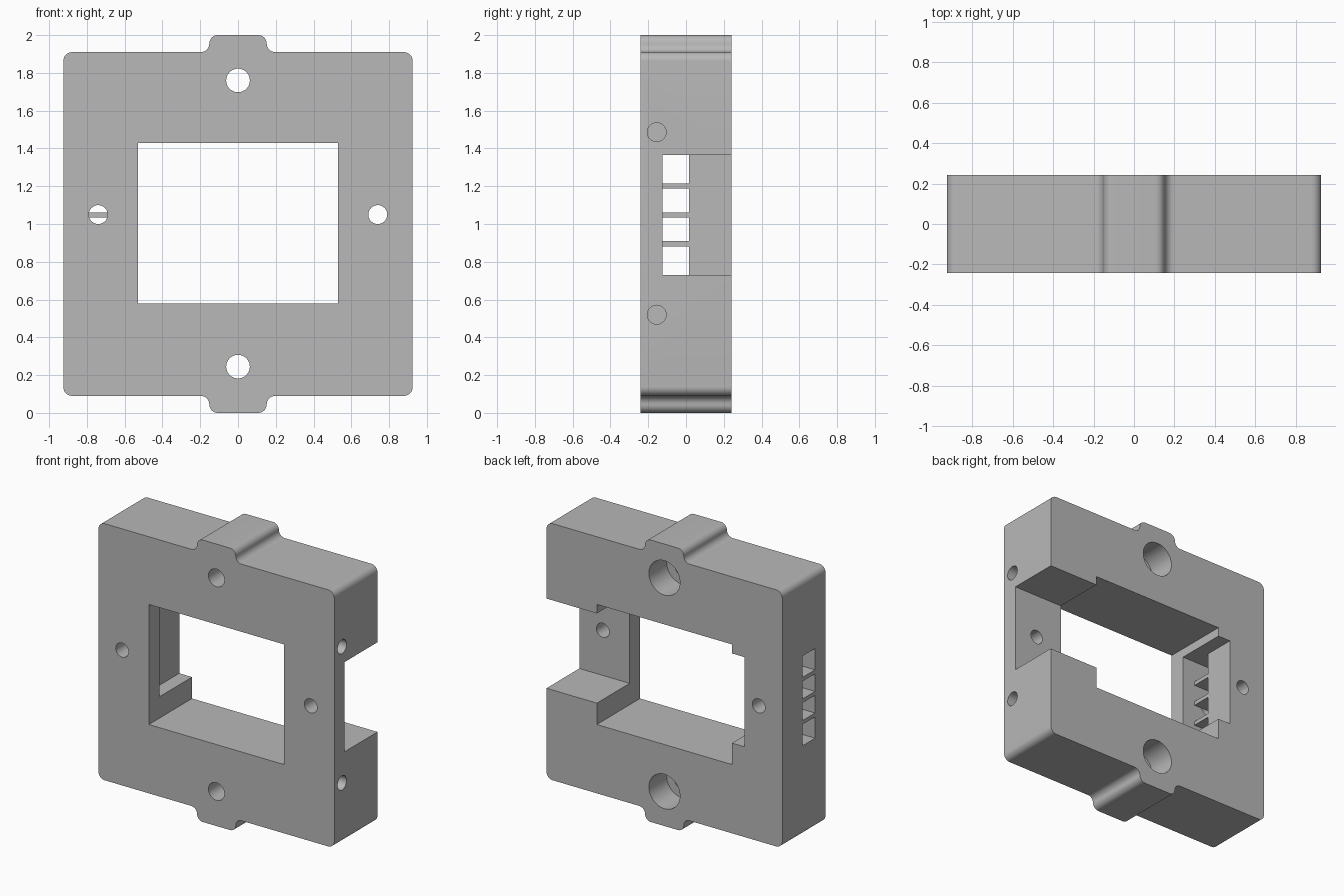
import bpy
import bmesh
from math import pi, cos, sin
from mathutils import Matrix, Vector

if "Cube" in bpy.data.objects:
    bpy.data.objects.remove(bpy.data.objects["Cube"], do_unlink=True)

grey = bpy.data.materials.new("plain_grey")
grey.use_nodes = True
COLOR = (0.48, 0.48, 0.48, 1)
grey.diffuse_color = COLOR
grey.node_tree.nodes["Principled BSDF"].inputs["Base Color"].default_value = COLOR

W, D = 0.925, 0.242          # half width, half depth
BOTTOM, TOP, MID = 0.09, 1.91, 1.0
WALL = -0.125                # back surface of the thin front wall
SLOT = (0.73, 1.366)         # height range of side notch and vent
CENTRE = sum(SLOT) / 2


def finish(bm, name):
    bmesh.ops.recalc_face_normals(bm, faces=bm.faces)
    mesh = bpy.data.meshes.new(name)
    bm.to_mesh(mesh)
    bm.free()
    obj = bpy.data.objects.new(name, mesh)
    bpy.context.collection.objects.link(obj)
    mesh.materials.append(grey)
    return obj


def box(name, x, y, z):
    bm = bmesh.new()
    bmesh.ops.create_cube(bm, size=1)
    for v in bm.verts:
        v.co = [(a + b) / 2 + c * (b - a) for c, (a, b) in zip(v.co, (x, y, z))]
    return finish(bm, name)


def rod(name, centre, radius, length, axis):
    bm = bmesh.new()
    bmesh.ops.create_cone(bm, cap_ends=True, segments=48, radius1=radius,
                          radius2=radius, depth=length)
    turn = Vector((0, 0, 1)).rotation_difference(Vector(axis)).to_matrix().to_4x4()
    bm.transform(Matrix.Translation(centre) @ turn)
    return finish(bm, name)


def cut(target, cutter):
    cutter.hide_render = True
    mod = target.modifiers.new("cut", 'BOOLEAN')
    mod.operation, mod.solver, mod.object = 'DIFFERENCE', 'EXACT', cutter
    bpy.context.view_layer.update()
    result = bpy.data.meshes.new_from_object(
        target.evaluated_get(bpy.context.evaluated_depsgraph_get()))
    target.modifiers.clear()
    target.data = result
    bpy.data.objects.remove(cutter, do_unlink=True)


def arc(cx, cz, r, start, end, steps=8):
    return [(cx + r * cos(start + (end - start) * i / steps),
             cz + r * sin(start + (end - start) * i / steps)) for i in range(steps + 1)]


# Plate outline: one quarter, mirrored, with a rounded tab top and bottom
R, F, TAB = 0.048, 0.045, 0.152
half = TOP - MID
quarter = (arc(W - R, half - R, R, 0, pi / 2)
           + arc(TAB + F, half + F, F, 1.5 * pi, pi)
           + arc(TAB - F, half + F, F, 0, pi / 2)[1:])
upper = quarter + [(-x, z) for x, z in reversed(quarter)]
outline = upper + [(-x, -z) for x, z in upper]

bm = bmesh.new()
face = bm.faces.new([bm.verts.new((x, -D, z + MID)) for x, z in outline])
ext = bmesh.ops.extrude_face_region(bm, geom=[face])
bmesh.ops.translate(bm, vec=(0, 2 * D, 0),
                    verts=[g for g in ext["geom"] if isinstance(g, bmesh.types.BMVert)])
frame = finish(bm, "frame")

# Central opening, open side notch, shallow pocket and vent
cut(frame, box("opening", (-0.53, 0.53), (-1, 1), (0.578, 1.43)))
cut(frame, box("side_notch", (0.4, 1.2), (WALL, 1), SLOT))
cut(frame, box("pocket", (-0.63, -0.4), (WALL, 1), SLOT))
cut(frame, box("vent", (-1.2, -0.6), (WALL, 0.016), SLOT))

# Mounting holes with counterbores from the back
for z in (0.245, 1.76):
    cut(frame, rod("mount_hole", (0, 0, z), 0.0625, 2, (0, 1, 0)))
    cut(frame, rod("counterbore", (0, D + 0.3, z), 0.122, 1, (0, 1, 0)))

# Small holes beside the opening
for x in (-0.74, 0.74):
    cut(frame, rod("small_hole", (x, 0, 1.05), 0.05, 2, (0, 1, 0)))

# Blind holes in the left side
for z in (0.52, 1.486):
    cut(frame, rod("blind_hole", (W, -0.155, z), 0.05, 0.8, (1, 0, 0)))

# Bars across the vent
for i in (-1, 0, 1):
    z = CENTRE + i * 0.153
    box("vent_bar", (-W, -0.63), (WALL, 0.016), (z - 0.014, z + 0.014))

# Smooth rounded surfaces, keep edges sharp
bpy.ops.object.select_all(action='DESELECT')
frame.select_set(True)
bpy.context.view_layer.objects.active = frame
bpy.ops.object.shade_smooth_by_angle(angle=0.6)
